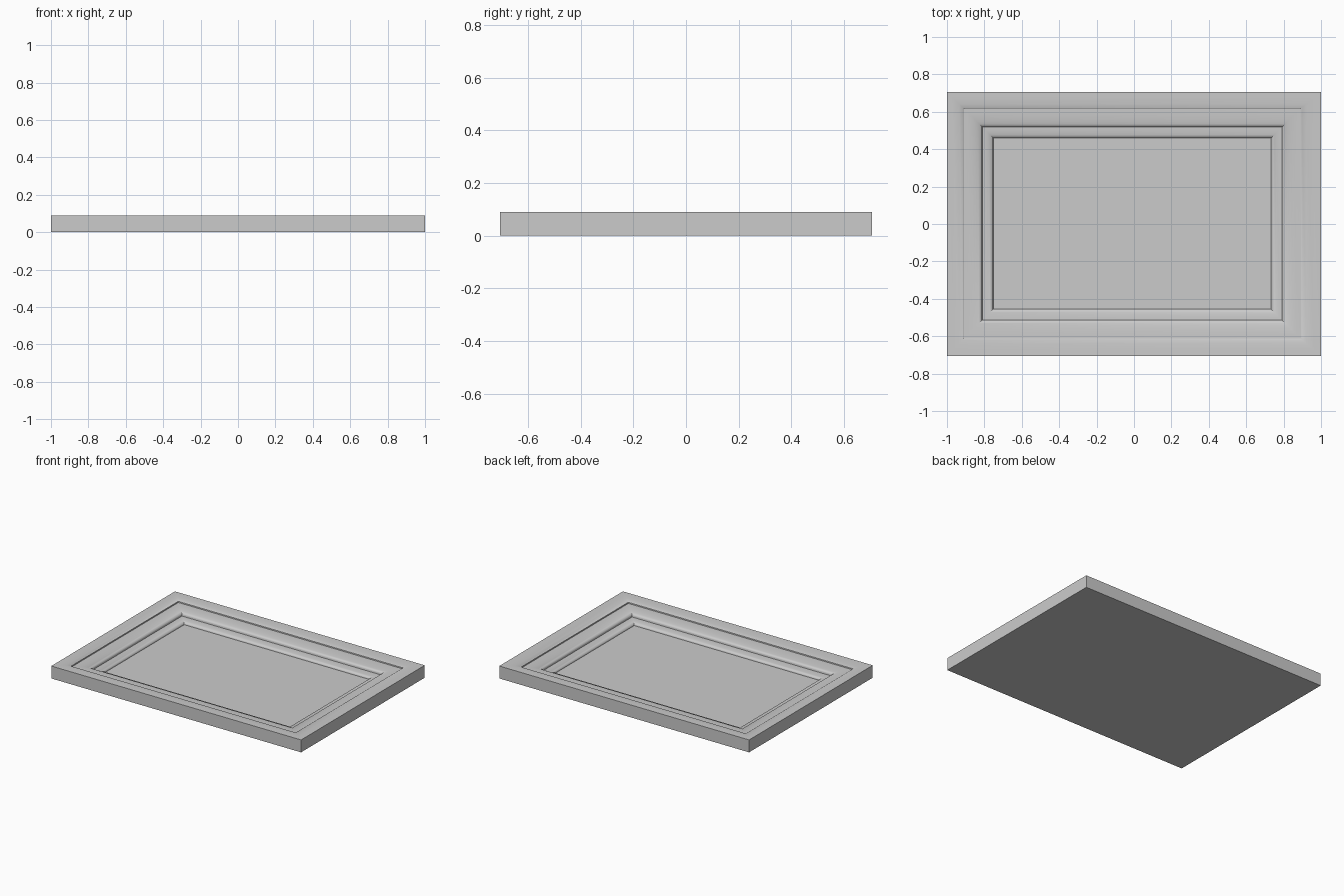
import bpy, bmesh, math

if "Cube" in bpy.data.objects:
    bpy.data.objects.remove(bpy.data.objects["Cube"])

HX, HY = 1.0, 0.707        # half size of the outer rectangle
EXTRA_R, EXTRA_F = 0.019, 0.004   # right and front rails are slightly wider


def add_object(name, bm):
    bmesh.ops.recalc_face_normals(bm, faces=bm.faces)
    mesh = bpy.data.meshes.new(name)
    bm.to_mesh(mesh)
    bm.free()
    obj = bpy.data.objects.new(name, mesh)
    bpy.context.collection.objects.link(obj)
    return obj


def rect(bm, inset, z):
    """Rectangle of four vertices inset from the outer edge."""
    k = min(inset / 0.09, 1.0)
    x0, x1 = -HX + inset, HX - inset - EXTRA_R * k
    y0, y1 = -HY + inset + EXTRA_F * k, HY - inset
    return [bm.verts.new((x, y, z)) for x, y in
            ((x0, y0), (x1, y0), (x1, y1), (x0, y1))]


def bridge(bm, a, b):
    for i in range(4):
        j = (i + 1) % 4
        bm.faces.new((a[i], a[j], b[j], b[i]))


# Moulding profile: (inset from outer edge, height)
profile = [(0, 0), (0, 0.09), (0.03, 0.09), (0.065, 0.087), (0.085, 0.081),
           (0.091, 0.077), (0.092, 0.069)]
# convex middle band
for i in range(1, 9):
    a = math.radians(90 * i / 8)
    profile.append((0.092 + 0.096 * math.sin(a), 0.044 + 0.025 * math.cos(a)))
profile.append((0.189, 0.034))
# small inner bead
for i in range(1, 7):
    a = math.radians(90 * i / 6)
    profile.append((0.189 + 0.058 * math.sin(a), 0.014 + 0.02 * math.cos(a)))
profile.append((0.248, 0))

# Frame: profile carried round four mitred corners
bm = bmesh.new()
rings = [rect(bm, d, z) for d, z in profile]
for i, ring in enumerate(rings):
    bridge(bm, ring, rings[(i + 1) % len(rings)])
frame = add_object("frame", bm)
bpy.context.view_layer.objects.active = frame
frame.select_set(True)
bpy.ops.object.shade_smooth_by_angle(angle=math.radians(30))

# Thin flat panel filling the opening
bm = bmesh.new()
low, high = rect(bm, 0.248, 0), rect(bm, 0.248, 0.01)
bridge(bm, low, high)
bm.faces.new(low)
bm.faces.new(high)
add_object("back_panel", bm)
